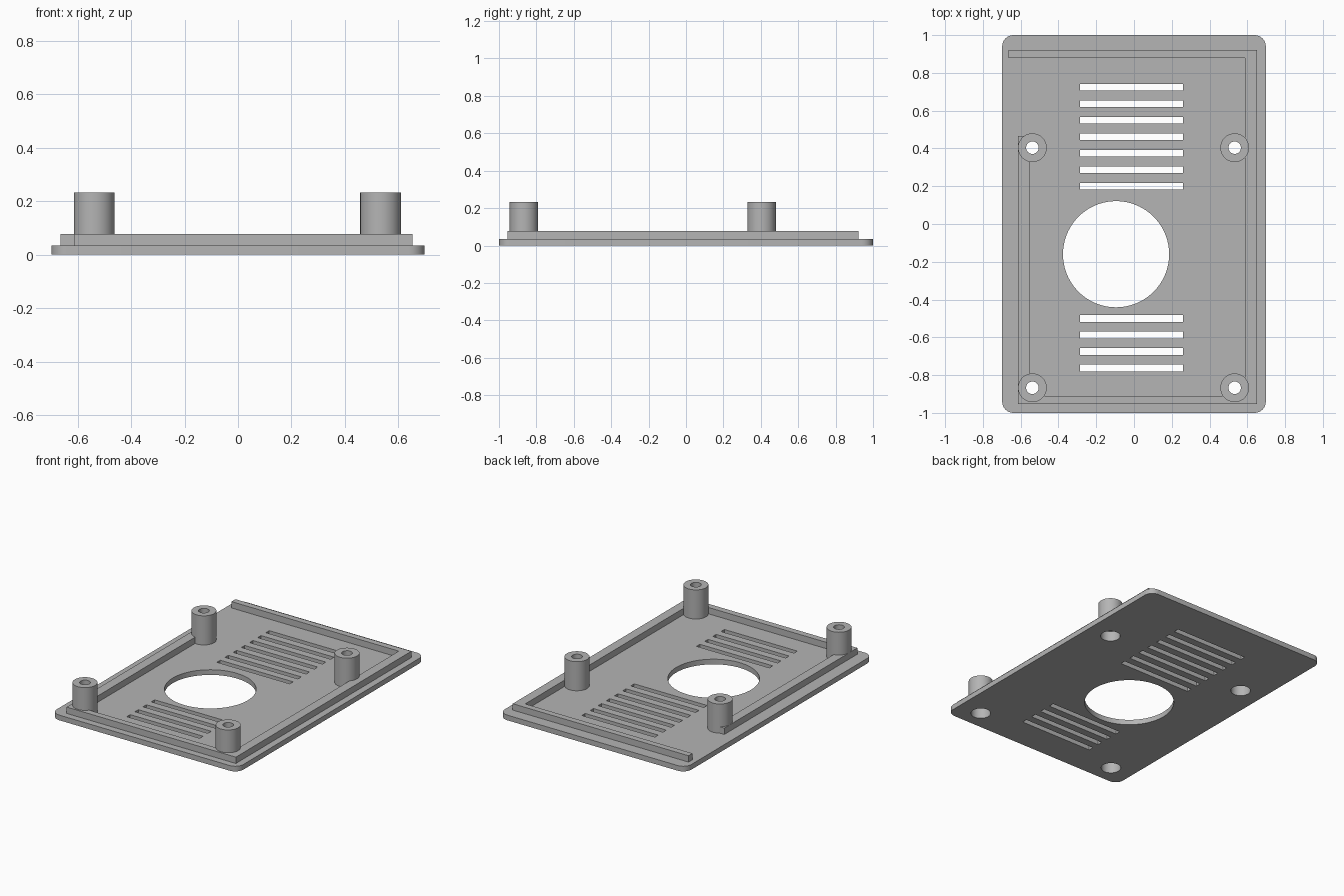
import bpy, bmesh, math
from mathutils import Matrix

if "Cube" in bpy.data.objects:
    bpy.data.objects.remove(bpy.data.objects["Cube"], do_unlink=True)

PLATE_TOP, RIM_TOP, POST_TOP = 0.035, 0.078, 0.232
POSTS = [(x, y) for x in (-0.538, 0.533) for y in (-0.867, 0.404)]
POST_R, BORE_R, SINK_R, SINK_TOP = 0.076, 0.033, 0.062, 0.07

grey = bpy.data.materials.new("light_grey_plastic")
grey.use_nodes = True
colour = (0.46, 0.46, 0.46, 1)
grey.diffuse_color = colour
grey.node_tree.nodes["Principled BSDF"].inputs["Base Color"].default_value = colour


def make(name, bm):
    bmesh.ops.recalc_face_normals(bm, faces=bm.faces)
    mesh = bpy.data.meshes.new(name)
    bm.to_mesh(mesh)
    bm.free()
    mesh.materials.append(grey)
    obj = bpy.data.objects.new(name, mesh)
    bpy.context.collection.objects.link(obj)
    return obj


def prism(bm, outline, z0, z1):
    """Extrude a closed flat outline from z0 to z1."""
    face = bm.faces.new([bm.verts.new((x, y, z0)) for x, y in outline])
    new = bmesh.ops.extrude_face_region(bm, geom=[face])["geom"]
    for v in new:
        if isinstance(v, bmesh.types.BMVert):
            v.co.z = z1


def disc(bm, x, y, r, z0, z1, n=64):
    bmesh.ops.create_cone(bm, cap_ends=True, segments=n, radius1=r, radius2=r,
                          depth=z1 - z0,
                          matrix=Matrix.Translation((x, y, (z0 + z1) / 2)))


def rounded_rect(hx, hy, r, steps=8):
    pts = []
    for k, (sx, sy) in enumerate([(1, 1), (-1, 1), (-1, -1), (1, -1)]):
        for i in range(steps + 1):
            a = (k + i / steps) * math.pi / 2
            pts.append((sx * (hx - r) + r * math.cos(a), sy * (hy - r) + r * math.sin(a)))
    return pts


def select_only(obj):
    bpy.ops.object.select_all(action="DESELECT")
    obj.select_set(True)
    bpy.context.view_layer.objects.active = obj


def cut(obj, cutter):
    cutter.hide_render = True
    mod = obj.modifiers.new("cut", "BOOLEAN")
    mod.operation, mod.solver, mod.object = "DIFFERENCE", "EXACT", cutter
    select_only(obj)
    bpy.ops.object.modifier_apply(modifier=mod.name)
    bpy.data.objects.remove(cutter, do_unlink=True)


def smooth(obj):
    select_only(obj)
    bpy.ops.object.shade_smooth_by_angle(angle=math.radians(30))


# Base plate with rounded corners
bm = bmesh.new()
prism(bm, rounded_rect(0.698, 1.0, 0.06), 0, PLATE_TOP)
plate = make("base_plate", bm)

# Openings: large round hole, vent slots and screw recesses
bm = bmesh.new()
disc(bm, -0.095, -0.16, 0.281, -0.1, 0.1, 96)
slots = [0.724 - 0.0873 * i for i in range(7)] + [-0.501 - 0.0873 * i for i in range(4)]
for y in slots:
    prism(bm, [(-0.286, y - 0.018), (0.26, y - 0.018), (0.26, y + 0.018), (-0.286, y + 0.018)],
          -0.1, 0.1)
for x, y in POSTS:
    disc(bm, x, y, SINK_R, -0.1, 0.1)
cut(plate, make("plate_cutter", bm))
smooth(plate)

# Raised rim: one open strip running around the plate
bm = bmesh.new()
prism(bm, [(-0.664, 0.921), (0.652, 0.921), (0.652, -0.954), (-0.614, -0.954), (-0.614, 0.467),
           (-0.551, 0.467), (-0.551, -0.911), (0.588, -0.911), (0.588, 0.879), (-0.664, 0.879)],
      PLATE_TOP, RIM_TOP)
rim = make("raised_rim", bm)
bm = bmesh.new()
for x, y in POSTS:
    disc(bm, x, y, POST_R, -0.1, 0.3)
cut(rim, make("rim_cutter", bm))
smooth(rim)

# Screw posts: lathed profile with a bore and a wider recess underneath
profile = [(SINK_R, PLATE_TOP), (POST_R, PLATE_TOP), (POST_R, POST_TOP),
           (BORE_R, POST_TOP), (BORE_R, SINK_TOP), (SINK_R, SINK_TOP)]
for (x, y), name in zip(POSTS, ("front_right", "back_right", "front_left", "back_left")):
    bm = bmesh.new()
    verts = [bm.verts.new((r, 0, z)) for r, z in profile]
    edges = [bm.edges.new((verts[i - 1], verts[i])) for i in range(len(verts))]
    bmesh.ops.spin(bm, geom=verts + edges, cent=(0, 0, 0), axis=(0, 0, 1),
                   angle=math.tau, steps=64, use_merge=True)
    bmesh.ops.remove_doubles(bm, verts=bm.verts, dist=0.0001)
    bmesh.ops.translate(bm, verts=bm.verts, vec=(x, y, 0))
    smooth(make(name + "_screw_post", bm))
